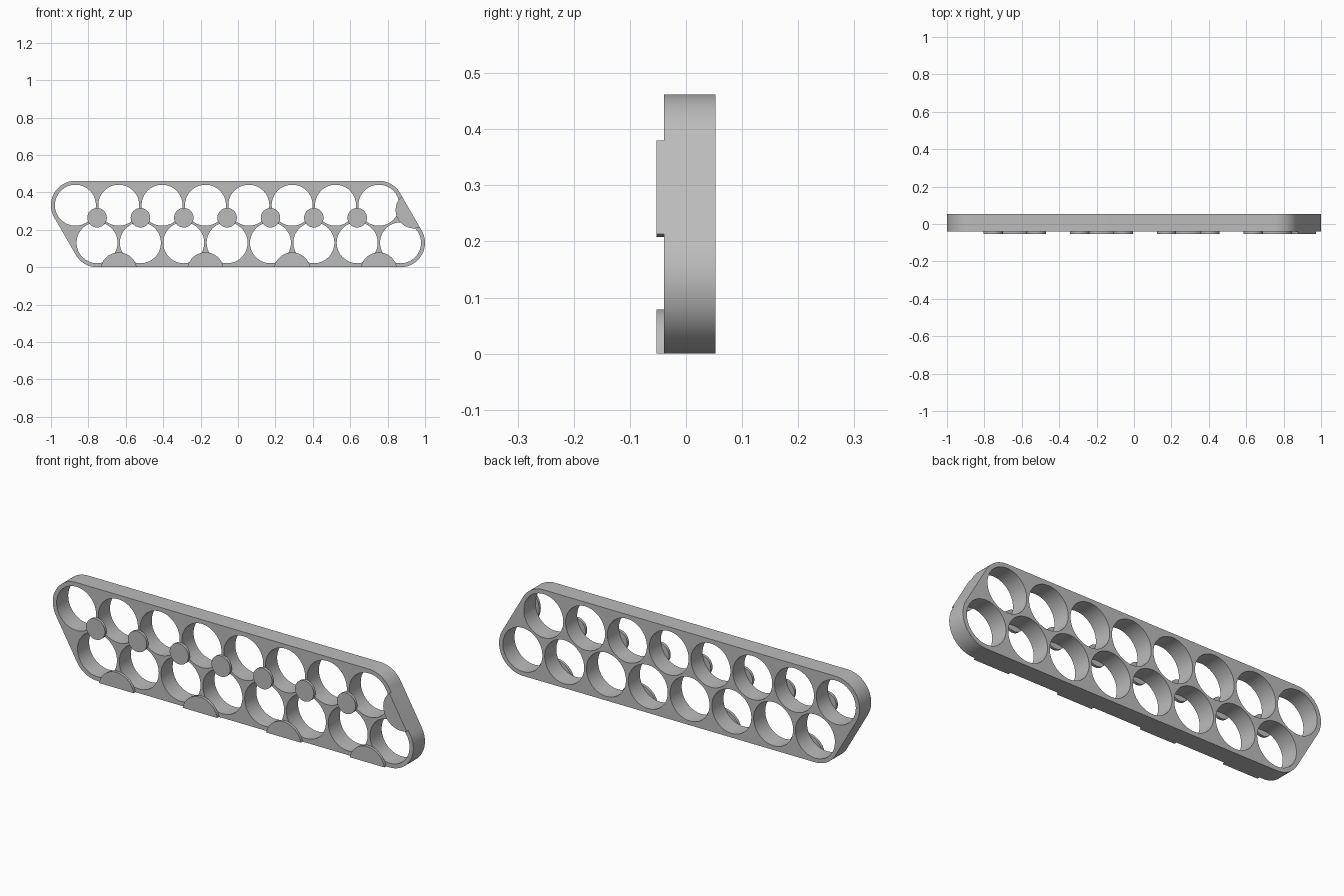
import bpy
from math import sin, cos, pi, radians, sqrt, acos
from mathutils import Vector

cube = bpy.data.objects.get("Cube")
if cube:
    bpy.data.objects.remove(cube)

# Layout of the two staggered rows of cells
COLUMNS = 8
PITCH = 0.2318
WALL_R = 0.1306           # corner radius of the outer wall
HOLE_R = 0.1095
ROW_RISE = PITCH * sqrt(3) / 2
BACK, FACE, PAD_FACE = 0.053, -0.039, -0.053

grey = bpy.data.materials.new("plain grey")
grey.use_nodes = True
colour = (0.5, 0.5, 0.5, 1)
grey.diffuse_color = colour
grey.node_tree.nodes["Principled BSDF"].inputs["Base Color"].default_value = colour


def arc(centre, radius, start, end, steps):
    """Points of an arc in the front plane, angles in radians."""
    angles = [start + (end - start) * i / steps for i in range(steps + 1)]
    return [centre + radius * Vector((cos(a), sin(a))) for a in angles]


def circle(centre, radius, steps=72):
    return arc(centre, radius, 0, 2 * pi, steps)[:-1]


def plate(name, loops, front, back):
    """Extrude closed loops (outline first, then holes) from front to back."""
    curve = bpy.data.curves.new(name, "CURVE")
    curve.dimensions = "2D"
    curve.fill_mode = "BOTH"
    curve.extrude = (back - front) / 2
    for loop in loops:
        spline = curve.splines.new("POLY")
        spline.points.add(len(loop) - 1)
        spline.use_cyclic_u = True
        for point, p in zip(spline.points, loop):
            point.co = (p.x, p.y, 0, 1)
    obj = bpy.data.objects.new(name, curve)
    bpy.context.collection.objects.link(obj)
    obj.location.y = (front + back) / 2
    obj.rotation_euler.x = radians(90)
    bpy.ops.object.select_all(action="DESELECT")
    obj.select_set(True)
    bpy.context.view_layer.objects.active = obj
    bpy.ops.object.convert(target="MESH")
    obj = bpy.context.object
    bpy.ops.object.mode_set(mode="EDIT")
    bpy.ops.mesh.select_all(action="SELECT")
    bpy.ops.mesh.remove_doubles(threshold=0.00005)
    bpy.ops.mesh.normals_make_consistent(inside=False)
    bpy.ops.object.mode_set(mode="OBJECT")
    bpy.ops.object.shade_smooth_by_angle(angle=radians(30))
    obj.data.materials.clear()
    obj.data.materials.append(grey)
    return obj


# Cell centres
left = -1 + WALL_R
top = [Vector((left + i * PITCH, WALL_R + ROW_RISE)) for i in range(COLUMNS)]
bottom = [Vector((left + (i + 0.5) * PITCH, WALL_R)) for i in range(COLUMNS)]

# Holder body: rounded parallelogram with round cells
corners = [(bottom[-1], -90, 30), (top[-1], 30, 90),
           (top[0], 90, 210), (bottom[0], 210, 270)]
outline = []
for centre, start, end in corners:
    outline += arc(centre, WALL_R, radians(start), radians(end), (end - start) // 4)
plate("holder_body", [outline] + [circle(c, HOLE_R) for c in top + bottom], FACE, BACK)

# Small round retaining tabs where three cells meet
for i in range(COLUMNS - 1):
    centre = (top[i] + top[i + 1] + bottom[i]) / 3
    plate(f"round_tab_{i + 1}", [circle(centre, 0.052, 48)], PAD_FACE, FACE)

# Edge tabs: discs trimmed flush with the outer wall
TAB_R, OVERHANG = 0.098, 0.019


def edge_tab(name, cell_a, cell_b, direction):
    outward = Vector((cos(direction), sin(direction)))
    centre = (cell_a + cell_b) / 2 + outward * (WALL_R + OVERHANG)
    half = acos(OVERHANG / TAB_R)
    inward = direction + pi
    plate(name, [arc(centre, TAB_R, inward - half, inward + half, 40)], PAD_FACE, FACE)


for i in range(0, COLUMNS, 2):
    edge_tab(f"bottom_edge_tab_{i // 2 + 1}", bottom[i], bottom[i + 1], radians(-90))
edge_tab("slanted_edge_tab", top[-1], bottom[-1], radians(30))
